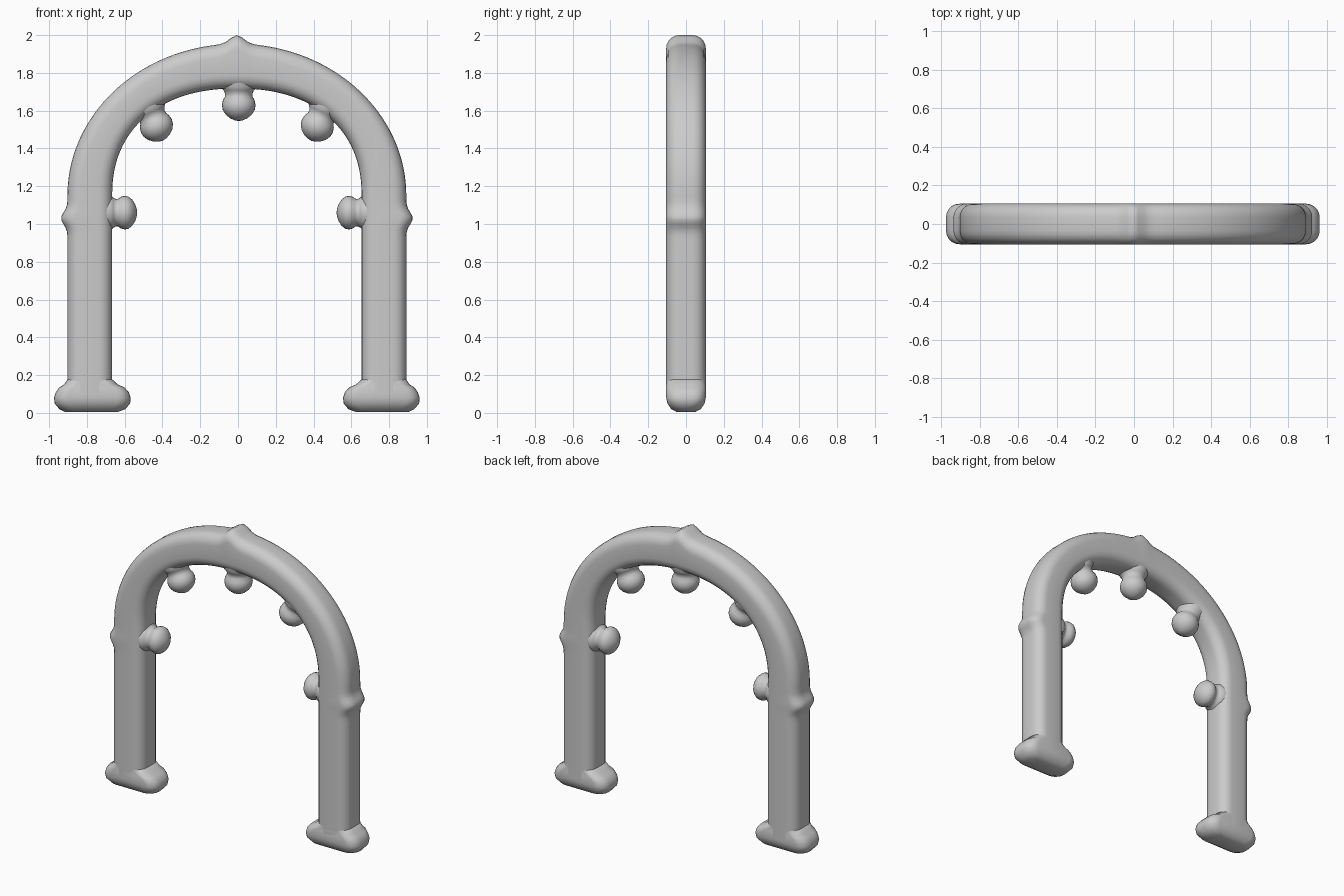
import bpy, bmesh
from math import sin, cos, pi, exp
from mathutils import Vector

cube = bpy.data.objects.get("Cube")
if cube:
    bpy.data.objects.remove(cube, do_unlink=True)

stone = bpy.data.materials.new("pale grey stone")
stone.use_nodes = True
grey = (0.6, 0.6, 0.6, 1)
stone.diffuse_color = grey
stone.node_tree.nodes["Principled BSDF"].inputs["Base Color"].default_value = grey

HALF_DEPTH = 0.105
SPRING = 1.15          # height where the legs turn into the arch
INNER, OUTER = 0.66, 0.897
SHIFT = -0.006


def finish(name, bm):
    bmesh.ops.recalc_face_normals(bm, faces=bm.faces)
    mesh = bpy.data.meshes.new(name)
    bm.to_mesh(mesh)
    bm.free()
    mesh.materials.append(stone)
    obj = bpy.data.objects.new(name, mesh)
    bpy.context.collection.objects.link(obj)
    obj.location.x = SHIFT
    bpy.ops.object.select_all(action="DESELECT")
    obj.select_set(True)
    bpy.context.view_layer.objects.active = obj
    bpy.ops.object.shade_smooth_by_angle(angle=pi / 3)
    return obj


def bridge(bm, rings):
    for a, b in zip(rings, rings[1:]):
        n = len(a)
        for i in range(n):
            bm.faces.new((a[i], a[(i + 1) % n], b[(i + 1) % n], b[i]))


def rounded_section(inner, outer, depth, radius=0.07, steps=5):
    """Rounded rectangle spanning inner to outer, and -depth to depth in y."""
    mid, axis = (inner + outer) / 2, (outer - inner).normalized()
    half = (outer - inner).length / 2
    r = min(radius, half * 0.95, depth * 0.95)
    points = []
    for quarter, (su, sv) in enumerate(((1, 1), (-1, 1), (-1, -1), (1, -1))):
        for k in range(steps + 1):
            a = (quarter + k / steps) * pi / 2
            u = su * (half - r) + r * cos(a)
            v = sv * (depth - r) + r * sin(a)
            points.append(mid + axis * u + Vector((0, v, 0)))
    return points


def loft(name, stations):
    bm = bmesh.new()
    rings = [[bm.verts.new(p) for p in rounded_section(*s)] for s in stations]
    bridge(bm, rings)
    bm.faces.new(rings[0])
    bm.faces.new(rings[-1])
    return finish(name, bm)


def bump(p):
    """Raised ridges on the outside: a crown at the top, a collar on each leg."""
    crown = 0.046 * exp(-(p.x / 0.05) ** 2) if p.z > 1.8 else 0
    collar = 0.034 * exp(-((p.z - 1.03) / 0.045) ** 2)
    return crown + collar


def station(inner, outer):
    out = (outer - inner).normalized()
    return inner, outer + out * bump(outer), HALF_DEPTH


# Legs and arch in one sweep
heights = [0.1, 0.5, 0.85] + [0.9 + 0.02 * i for i in range(12)]


def leg(side):
    return [station(Vector((side * INNER, 0, z)), Vector((side * OUTER, 0, z)))
            for z in heights]


curve = []
for i in range(97):
    t = pi * i / 96
    c, s = cos(t), max(sin(t), 0)
    sign = 1 if c >= 0 else -1
    k = 2 / 2.25
    inner = Vector((sign * INNER * abs(c) ** k, 0, SPRING + 0.567 * s ** k))
    outer = Vector((OUTER * c, 0, SPRING + 0.804 * s))
    curve.append(station(inner, outer))
loft("arch_frame", leg(1) + curve + leg(-1)[::-1])

# Feet: height, inner x, outer x, half depth
foot_rows = ((0.005, 0.63, 0.91, 0.05), (0.02, 0.59, 0.94, 0.078),
             (0.05, 0.565, 0.965, 0.098), (0.08, 0.562, 0.968, 0.105),
             (0.11, 0.572, 0.958, 0.105), (0.135, 0.595, 0.94, 0.105),
             (0.15, 0.63, 0.915, 0.105), (0.18, 0.662, 0.895, 0.103))
for side, label in ((1, "left"), (-1, "right")):
    loft(label + "_foot",
         [(Vector((side * a, 0, z)), Vector((side * b, 0, z)), d)
          for z, a, b, d in foot_rows])

# Knobs: distance along the axis and radius
knob_profile = ((-0.06, 0.092), (-0.01, 0.094), (0.008, 0.08), (0.025, 0.072),
                (0.042, 0.074), (0.06, 0.084), (0.085, 0.089), (0.11, 0.085),
                (0.135, 0.07), (0.155, 0.046), (0.166, 0.022))


def knob(name, base, direction, stretch=1.0, segments=28):
    bm = bmesh.new()
    rings = []
    for d, r in knob_profile:
        ring = [(r * cos(2 * pi * i / segments), r * sin(2 * pi * i / segments),
                 d * stretch) for i in range(segments)]
        rings.append([bm.verts.new(p) for p in ring])
    bridge(bm, rings)
    tip = bm.verts.new((0, 0, 0.17 * stretch))
    last = rings[-1]
    for i in range(segments):
        bm.faces.new((last[i], last[(i + 1) % segments], tip))
    bm.faces.new(rings[0])
    turn = Vector(direction).to_track_quat("Z", "Y").to_matrix().to_4x4()
    bm.transform(turn)
    bmesh.ops.translate(bm, verts=bm.verts, vec=base)
    return finish(name, bm)


knob("top_knob", (0.01, 0, 1.715), (0, 0, -1))
for side, label in ((1, "left"), (-1, "right")):
    knob(label + "_upper_knob", (side * 0.46, 0, 1.597), (-side * 0.4, 0, -0.92))
    knob(label + "_side_knob", (side * INNER, 0, 1.06), (-side, 0, 0), 0.78)
